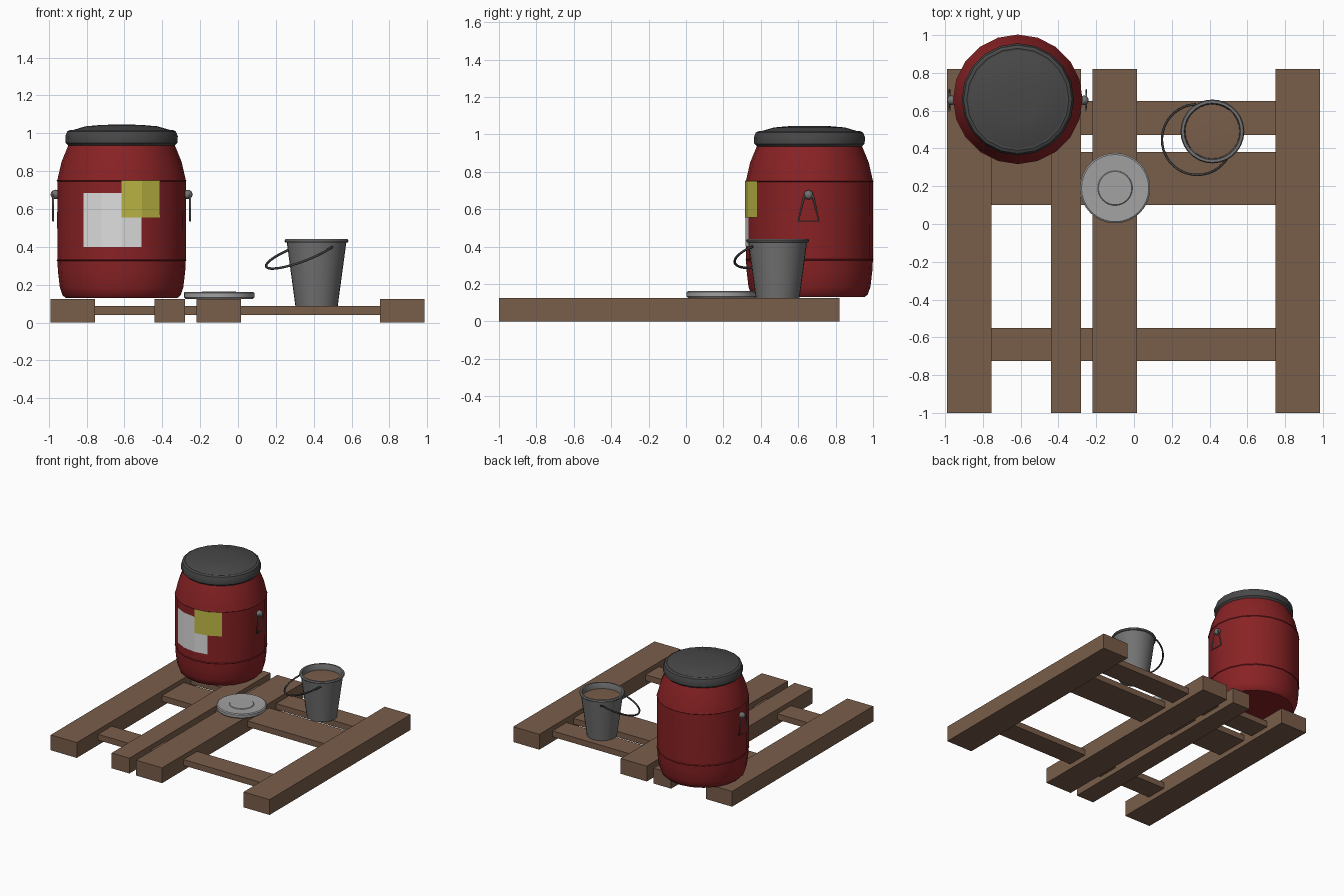
import bpy, bmesh
from math import sin, cos, pi, radians
from mathutils import Vector

if "Cube" in bpy.data.objects:
    bpy.data.objects.remove(bpy.data.objects["Cube"])


def material(name, r, g, b):
    m = bpy.data.materials.new(name)
    m.diffuse_color = (r, g, b, 1)
    m.use_nodes = True
    m.node_tree.nodes["Principled BSDF"].inputs["Base Color"].default_value = (r, g, b, 1)
    return m


WOOD = material("brown wood", 0.19, 0.11, 0.068)
RED = material("red barrel paint", 0.25, 0.016, 0.018)
DARK = material("dark lid plastic", 0.065, 0.065, 0.065)
STEEL = material("grey steel", 0.17, 0.17, 0.17)
WIRE = material("dark wire", 0.05, 0.05, 0.05)
PALE = material("pale metal", 0.36, 0.36, 0.36)
WHITE = material("white label", 0.72, 0.72, 0.72)
YELLOW = material("yellow label", 0.52, 0.48, 0.06)


def finish(name, bm, mat, smooth=False):
    bmesh.ops.recalc_face_normals(bm, faces=bm.faces)
    me = bpy.data.meshes.new(name)
    bm.to_mesh(me)
    bm.free()
    me.materials.append(mat)
    ob = bpy.data.objects.new(name, me)
    bpy.context.collection.objects.link(ob)
    if smooth:
        bpy.ops.object.select_all(action="DESELECT")
        ob.select_set(True)
        bpy.context.view_layer.objects.active = ob
        bpy.ops.object.shade_smooth_by_angle(angle=radians(30))
    return ob


def box(name, x, y, z, mat):
    bm = bmesh.new()
    bmesh.ops.create_cube(bm, size=1)
    for v in bm.verts:
        v.co = [lo_hi[0] if c < 0 else lo_hi[1] for c, lo_hi in zip(v.co, (x, y, z))]
    return finish(name, bm, mat)


def lathe(name, centre, profile, sides, mat):
    """Spin a (radius, height) profile around a vertical axis."""
    bm = bmesh.new()
    pts = [bm.verts.new((0, -r, z)) for r, z in profile]
    edges = [bm.edges.new(pair) for pair in zip(pts, pts[1:])]
    bmesh.ops.spin(bm, geom=pts + edges, cent=(0, 0, 0), axis=(0, 0, 1),
                   angle=2 * pi, steps=sides, use_duplicate=False)
    bmesh.ops.remove_doubles(bm, verts=bm.verts, dist=0.0005)
    bmesh.ops.translate(bm, verts=bm.verts, vec=(*centre, 0))
    return finish(name, bm, mat, True)


def wire(name, points, radius, mat, closed=False):
    cu = bpy.data.curves.new(name, "CURVE")
    cu.dimensions = "3D"
    cu.bevel_depth = radius
    cu.bevel_resolution = 2
    cu.use_fill_caps = True
    sp = cu.splines.new("POLY")
    sp.points.add(len(points) - 1)
    for p, co in zip(sp.points, points):
        p.co = (*co, 1)
    sp.use_cyclic_u = closed
    cu.materials.append(mat)
    ob = bpy.data.objects.new(name, cu)
    bpy.context.collection.objects.link(ob)


# Timber frame: long beams joined by thinner cross slats
for i, x in enumerate([(-0.99, -0.755), (-0.44, -0.28), (-0.22, 0.015), (0.75, 0.985)]):
    box(f"long_beam_{i + 1}", x, (-1, 0.82), (0, 0.125), WOOD)
for i, y in enumerate([(-0.725, -0.55), (0.1, 0.38), (0.47, 0.65)]):
    box(f"cross_slat_{i + 1}", (-0.85, 0.85), y, (0.04, 0.088), WOOD)

# Barrel with two thin ridges
BARREL = (-0.615, 0.66)
SIDES = 20
lathe("barrel", BARREL,
      [(0, 0.13), (0.295, 0.13), (0.312, 0.145), (0.326, 0.185), (0.336, 0.27),
       (0.339, 0.326), (0.343, 0.33), (0.339, 0.334), (0.34, 0.54), (0.339, 0.746),
       (0.343, 0.75), (0.339, 0.754), (0.317, 0.85), (0.28, 0.94), (0, 0.94)], SIDES, RED)
lathe("barrel_lid", BARREL,
      [(0, 0.935), (0.28, 0.935), (0.295, 0.95), (0.297, 0.985), (0.287, 1.01),
       (0.27, 1.018), (0.262, 1.016), (0.19, 1.037), (0.1, 1.045), (0, 1.046)], SIDES, DARK)


# Labels follow the flat sides of the barrel
def label(name, first, last, z0, z1, radius, mat):
    bm = bmesh.new()
    rows = []
    for i in range(first, last + 1):
        a = 2 * pi * i / SIDES
        x, y = BARREL[0] + radius * sin(a), BARREL[1] - radius * cos(a)
        rows.append([bm.verts.new((x, y, z)) for z in (z0, z1)])
    for a, b in zip(rows, rows[1:]):
        bm.faces.new((a[0], b[0], b[1], a[1]))
    ob = finish(name, bm, mat)
    # Give the open strip outward-facing sides
    me = ob.data
    if me.polygons[0].normal.y > 0:
        me.flip_normals()


label("white_label", -2, 1, 0.40, 0.685, 0.3425, WHITE)
label("yellow_label", 0, 2, 0.555, 0.75, 0.345, YELLOW)

# Hanging handles and their mounts, one on each side
for side, s in (("left", 1), ("right", -1)):
    bm = bmesh.new()
    bmesh.ops.create_uvsphere(bm, u_segments=16, v_segments=8, radius=0.025)
    for v in bm.verts:
        v.co = Vector((BARREL[0] + s * 0.35, 0.655, 0.677)) + v.co
    finish(f"{side}_handle_mount", bm, STEEL, True)
    hx = BARREL[0] + s * 0.362
    wire(f"{side}_barrel_handle",
         [(hx, 0.655 + dy, z) for dy, z in
          ((-0.055, 0.537), (0.055, 0.537), (0.026, 0.66), (0.012, 0.69),
           (-0.012, 0.69), (-0.026, 0.66))], 0.005, STEEL, True)

# Bucket with open rolled rim and brown contents
BUCKET = (0.415, 0.49)
lathe("bucket", BUCKET,
      [(0, 0.088), (0.112, 0.088), (0.157, 0.422), (0.166, 0.424), (0.169, 0.432),
       (0.164, 0.441), (0.15, 0.441), (0.145, 0.432), (0.143, 0.38), (0, 0.38)], 28, STEEL)
lathe("bucket_contents", BUCKET, [(0.145, 0.395), (0.1, 0.398), (0, 0.398)], 28, WOOD)

# Bail handle drooping to one side
bail = []
for i in range(33):
    a = radians(92 + (331 - 92) * i / 32)
    x, y = 0.335 + 0.187 * cos(a), 0.447 + 0.187 * sin(a)
    reach = (0.395 - x) * 0.823 + (0.5 - y) * 0.568
    bail.append((x, y, 0.4 - 0.43 * max(reach, 0)))
wire("bucket_handle", bail, 0.0065, WIRE)

# Loose round cover lying on the beams
lathe("round_cover", (-0.1, 0.19),
      [(0, 0.126), (0.178, 0.126), (0.186, 0.134), (0.186, 0.157), (0.178, 0.163),
       (0.092, 0.16), (0.088, 0.164), (0, 0.164)], 32, PALE)
